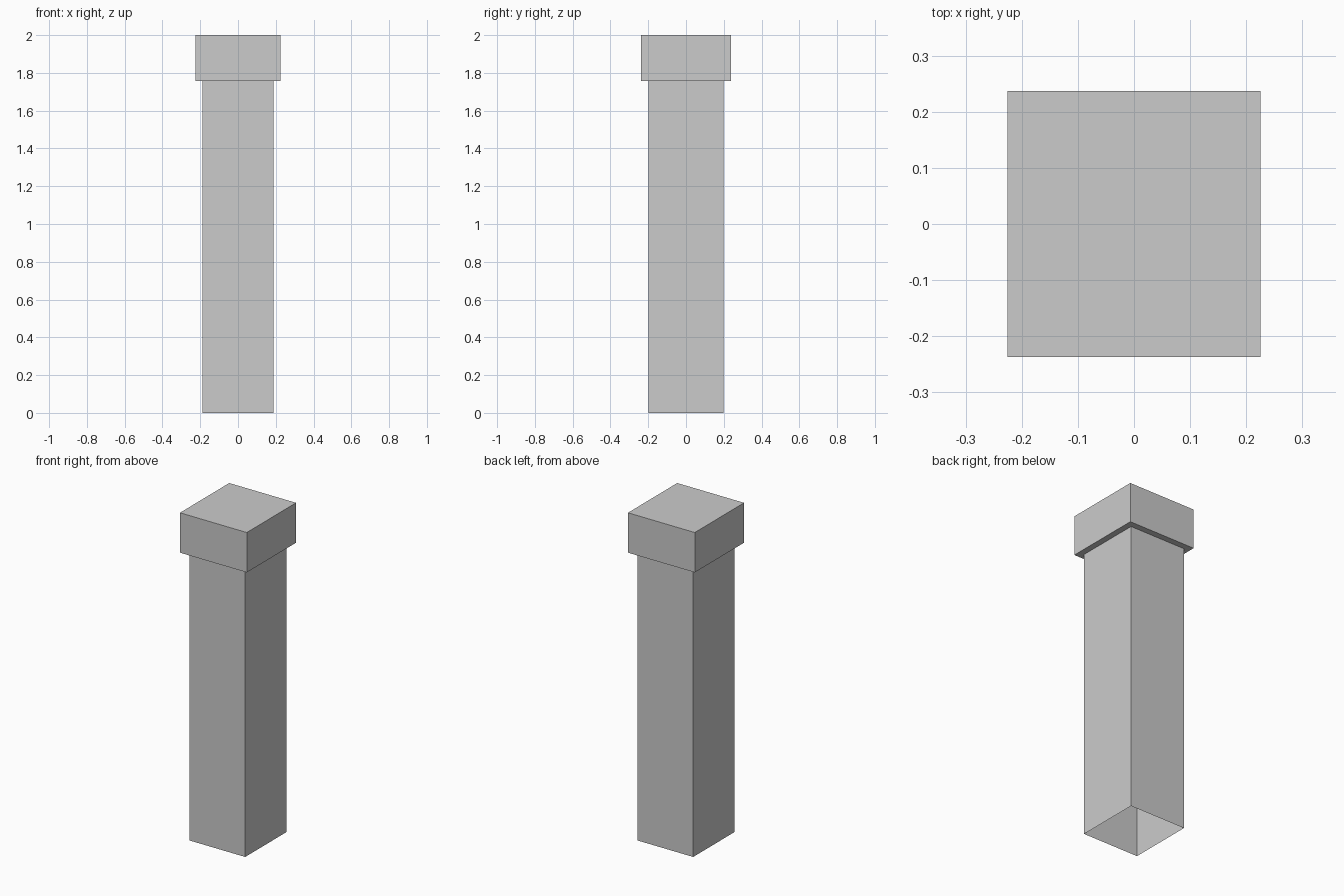
import bpy, bmesh

if "Cube" in bpy.data.objects:
    bpy.data.objects.remove(bpy.data.objects["Cube"])

SHAFT = (0.188, 0.199)   # half width in x, y
CAP = (0.225, 0.237)
CAP_Z, TOP_Z = 1.757, 2.0


def ring(bm, half, z):
    x, y = half
    return [bm.verts.new(p) for p in ((-x, -y, z), (x, -y, z), (x, y, z), (-x, y, z))]


def bridge(bm, a, b):
    for i in range(4):
        j = (i + 1) % 4
        bm.faces.new((a[i], a[j], b[j], b[i]))


# Square pillar: open-bottomed shaft, overhanging ledge, cap walls, closed top
bm = bmesh.new()
levels = [(SHAFT, 0.0), (SHAFT, CAP_Z), (CAP, CAP_Z), (CAP, TOP_Z)]
rings = [ring(bm, half, z) for half, z in levels]
for lower, upper in zip(rings, rings[1:]):
    bridge(bm, lower, upper)
bm.faces.new(rings[-1])

mesh = bpy.data.meshes.new("capped_pillar")
bm.to_mesh(mesh)
bm.free()
pillar = bpy.data.objects.new("capped_pillar", mesh)
bpy.context.collection.objects.link(pillar)
